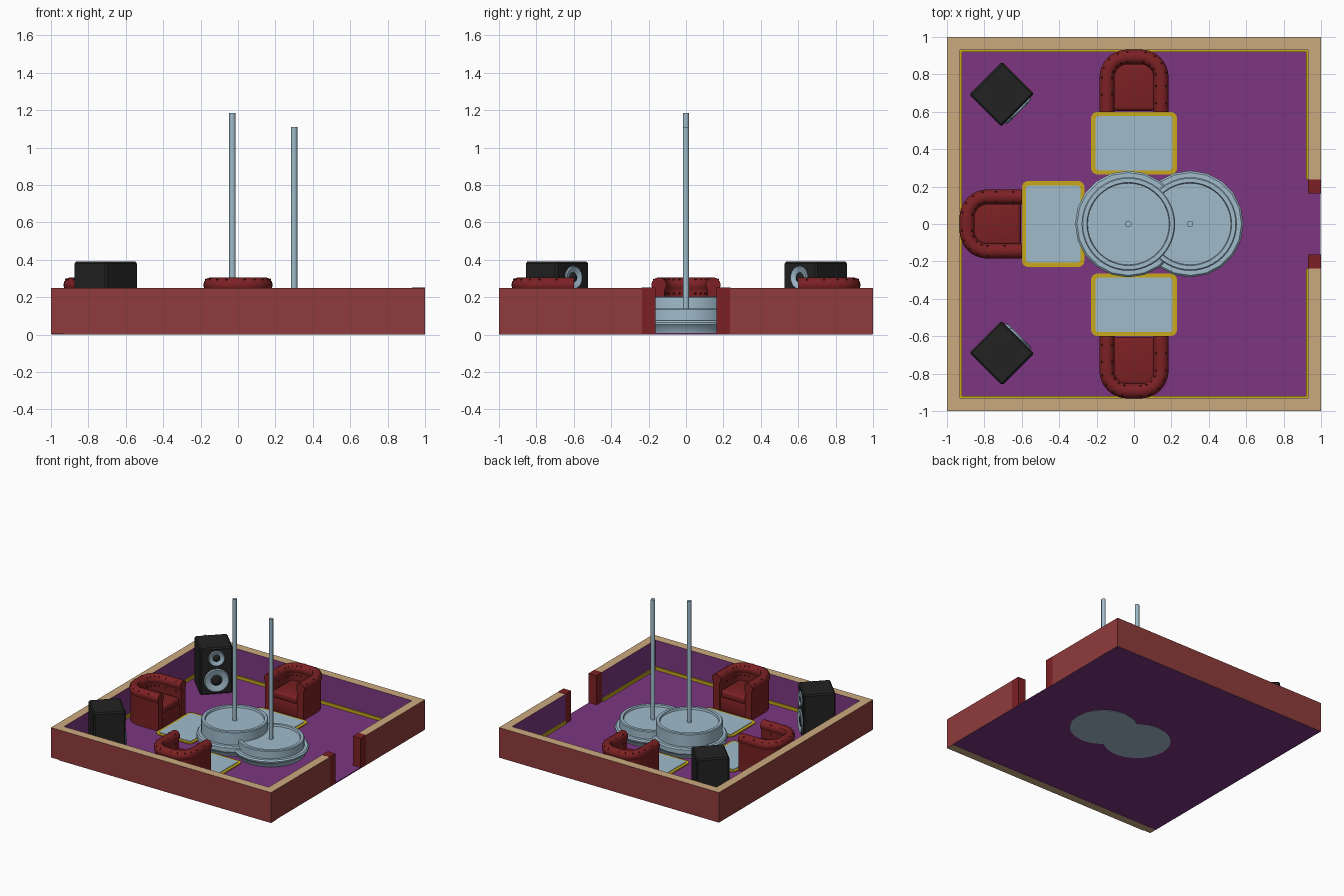
import bpy, bmesh, math
from mathutils import Matrix, Vector

if "Cube" in bpy.data.objects:
    bpy.data.objects.remove(bpy.data.objects["Cube"])


def mat(name, r, g, b):
    m = bpy.data.materials.new(name)
    m.diffuse_color = (r, g, b, 1)
    m.use_nodes = True
    m.node_tree.nodes["Principled BSDF"].inputs["Base Color"].default_value = m.diffuse_color
    return m


BRICK = mat("brick red", 0.28, 0.045, 0.046)
TAN = mat("tan", 0.60, 0.40, 0.21)
PURPLE = mat("purple", 0.20, 0.037, 0.22)
GOLD = mat("gold", 0.58, 0.40, 0.012)
METAL = mat("pale blue grey", 0.35, 0.50, 0.60)
LEATHER = mat("dark red", 0.20, 0.015, 0.017)
BUTTON = mat("deep red", 0.08, 0.007, 0.008)
BLACK = mat("black", 0.016, 0.016, 0.016)


def finish(name, bm, mats, smooth=None, rule=None, xf=None):
    bmesh.ops.recalc_face_normals(bm, faces=bm.faces)
    bm.normal_update()
    if rule:
        for f in bm.faces:
            f.material_index = rule(f)
    if xf:
        bm.transform(xf)
    me = bpy.data.meshes.new(name)
    bm.to_mesh(me)
    bm.free()
    for m in mats:
        me.materials.append(m)
    if smooth:
        me.shade_smooth()
        me.set_sharp_from_angle(angle=math.radians(smooth))
    ob = bpy.data.objects.new(name, me)
    bpy.context.collection.objects.link(ob)
    return ob


def box(bm, x0, x1, y0, y1, z0, z1):
    m = Matrix.Translation(((x0 + x1) / 2, (y0 + y1) / 2, (z0 + z1) / 2))
    m = m @ Matrix.Diagonal((x1 - x0, y1 - y0, z1 - z0, 1))
    return bmesh.ops.create_cube(bm, size=1, matrix=m)["verts"]


def bevelled_box(name, dims, material, width, segs, xf=None):
    bm = bmesh.new()
    box(bm, *dims)
    bmesh.ops.bevel(bm, geom=bm.edges[:], offset=width, segments=segs, profile=0.5, affect='EDGES')
    return finish(name, bm, [material], 35 if segs > 1 else None, xf=xf)


def lathe(name, profile, n, material, xf=None, smooth=35):
    """Spin (radius, z) points about z; radius 0 makes a pole."""
    bm = bmesh.new()
    rings = []
    for r, z in profile:
        if r == 0:
            rings.append([bm.verts.new((0, 0, z))] * n)
        else:
            rings.append([bm.verts.new((r * math.cos(2 * math.pi * i / n),
                                        r * math.sin(2 * math.pi * i / n), z)) for i in range(n)])
    for a, b in zip(rings, rings[1:]):
        for i in range(n):
            j = (i + 1) % n
            bm.faces.new(list(dict.fromkeys((a[i], a[j], b[j], b[i]))))
    return finish(name, bm, [material], smooth, xf=xf)


def rounded_plate(name, w, d, rad, z0, z1, material, xf):
    bm = bmesh.new()
    vs = []
    for k, (sx, sy) in enumerate(((1, 1), (-1, 1), (-1, -1), (1, -1))):
        for s in range(5):
            a = math.pi / 2 * (k + s / 4)
            vs.append(bm.verts.new((sx * (w / 2 - rad) + rad * math.cos(a),
                                    sy * (d / 2 - rad) + rad * math.sin(a), z0)))
    f = bm.faces.new(vs)
    ext = bmesh.ops.extrude_face_region(bm, geom=[f])["geom"]
    bmesh.ops.translate(bm, vec=(0, 0, z1 - z0), verts=[v for v in ext if isinstance(v, bmesh.types.BMVert)])
    finish(name, bm, [material], xf=xf)


# Floor
bm = bmesh.new()
box(bm, -0.998, 0.998, -0.935, 0.998, 0.002, 0.01)
finish("floor", bm, [PURPLE])

# Walls: brick outside, purple inside, tan on top
bm = bmesh.new()
box(bm, -1, -0.93, -1, 1, 0.004, 0.25)
box(bm, -0.93, 1, 0.93, 1, 0.004, 0.25)
box(bm, -0.93, 1, -1, -0.93, 0, 0.25)
for s in (-1, 1):
    box(bm, 0.93, 1, *sorted((s * 0.235, s * 0.93)), 0.004, 0.25)


def wall_rule(f):
    c = f.calc_center_median()
    if abs(f.normal.z) > 0.5:
        return 1
    return 2 if f.normal.dot(c) < -0.5 else 0


finish("walls", bm, [BRICK, TAN, PURPLE], rule=wall_rule)

# Door posts and skirting
for s, side in ((-1, "front"), (1, "back")):
    bm = bmesh.new()
    box(bm, 0.929, 1, *sorted((s * 0.163, s * 0.237)), 0.004, 0.251)
    finish(side + "_door_post", bm, [LEATHER])
bm = bmesh.new()
box(bm, -0.93, -0.92, -0.93, 0.93, 0.01, 0.035)
for s in (-1, 1):
    box(bm, -0.93, 0.93, *sorted((s * 0.92, s * 0.93)), 0.01, 0.035)
    box(bm, 0.92, 0.93, *sorted((s * 0.237, s * 0.93)), 0.01, 0.035)
finish("skirting", bm, [GOLD])

# Two round stages: faceted skirt, drum with a recessed top, pole
for name, x, flange, top, pole_top in (("tall", -0.03, 0.10, 0.205, 1.185), ("low", 0.30, 0.075, 0.14, 1.11)):
    at = Matrix.Translation((x, 0, 0))
    lathe(name + "_stage_skirt", [(0, 0), (0.255, 0), (0.262, 0.03), (0.285, 0.055),
                                  (0.285, flange - 0.01), (0.275, flange), (0, flange)], 20, METAL, at)
    lathe(name + "_stage_drum", [(0, flange - 0.01), (0.25, flange - 0.01), (0.25, top - 0.006), (0.244, top),
                                 (0.222, top), (0.218, top - 0.015), (0, top - 0.015)], 48, METAL, at)
    lathe(name + "_pole", [(0, top - 0.02), (0.017, top - 0.02), (0.017, pole_top), (0, pole_top)], 16, METAL, at)

# Chair shell path: U shape with rounded back corners, as (point, outward normal)
W, BACK, FRONT, R = 0.145, 0.128, -0.165, 0.11
path = [(Vector((W, FRONT + (BACK - R - FRONT) * i / 4)), Vector((1, 0))) for i in range(4)]
for i in range(9):
    a = math.pi / 2 * i / 8
    n = Vector((math.cos(a), math.sin(a)))
    path.append((Vector((W - R, BACK - R)) + n * R, n))
path += [(Vector((-p.x, p.y)), Vector((-n.x, n.y))) for p, n in reversed(path)]
ROLL_Z, ROLL_R = 0.266, 0.04
section = [(-0.03, 0.01), (0.03, 0.01), (0.03, 0.235)]
for i in range(13):
    a = math.radians(-40 + 260 * i / 12)
    section.append((ROLL_R * math.cos(a), ROLL_Z + ROLL_R * math.sin(a)))
section.append((-0.03, 0.235))


def chair(name, xf):
    # Rolled arms and back in one sweep
    bm = bmesh.new()
    rings = [[bm.verts.new((*(p + n * o), z)) for o, z in section] for p, n in path]
    k = len(section)
    for a, b in zip(rings, rings[1:]):
        for i in range(k):
            bm.faces.new((a[i], a[(i + 1) % k], b[(i + 1) % k], b[i]))
    bm.faces.new(rings[0])
    bm.faces.new(rings[-1])
    finish(name + "_arms_and_back", bm, [LEATHER], 40, xf=xf)
    # Base and cushion
    bevelled_box(name + "_base", (-0.12, 0.12, -0.155, 0.11, 0.01, 0.125), LEATHER, 0.008, 2, xf)
    bevelled_box(name + "_cushion", (-0.113, 0.113, -0.16, 0.095, 0.12, 0.18), LEATHER, 0.02, 4, xf)
    # Buttons on the roll and inside
    bm = bmesh.new()
    for i in range(1, len(path) - 1, 2):
        p, n = path[i]
        for o, z in ((0.027, ROLL_Z + 0.028), (-0.027, ROLL_Z + 0.028), (-0.031, 0.22)):
            bmesh.ops.create_icosphere(bm, subdivisions=1, radius=0.006,
                                       matrix=Matrix.Translation((*(p + n * o), z)))
    finish(name + "_buttons", bm, [BUTTON], 60, xf=xf)


# Chairs with a framed floor mat in front of each
for name, angle in (("back", 0), ("left", 90), ("front", 180)):
    turn = Matrix.Rotation(math.radians(angle), 4, 'Z')
    chair(name + "_chair", turn @ Matrix.Translation((0, 0.765, 0)))
    here = turn @ Matrix.Translation((0, 0.432, 0))
    rounded_plate(name + "_mat_frame", 0.46, 0.335, 0.035, 0.009, 0.018, GOLD, here)
    rounded_plate(name + "_mat_panel", 0.41, 0.29, 0.015, 0.012, 0.022, METAL, here)

# Speakers turned to the middle of the room; local front is -y
for name, y, angle in (("back", 0.692, 45), ("front", -0.688, 135)):
    xf = Matrix.Translation((-0.705, y, 0)) @ Matrix.Rotation(math.radians(angle), 4, 'Z')
    bevelled_box(name + "_speaker_case", (-0.124, 0.124, -0.118, 0.124, 0.01, 0.39), BLACK, 0.01, 1, xf)
    for part, z, r in (("woofer", 0.125, 0.095), ("tweeter", 0.305, 0.062)):
        at = xf @ Matrix.Translation((0, -0.117, z)) @ Matrix.Rotation(math.pi / 2, 4, 'X')
        lathe(name + "_" + part + "_rim", [(r, -0.003), (r, 0.008), (r * 0.93, 0.014),
                                           (r * 0.82, 0.012), (r * 0.45, 0.002)], 24, METAL, at)
        lathe(name + "_" + part + "_dome", [(r * 0.46, 0.001), (r * 0.4, 0.007),
                                            (r * 0.22, 0.012), (0, 0.014)], 16, BLACK, at)
